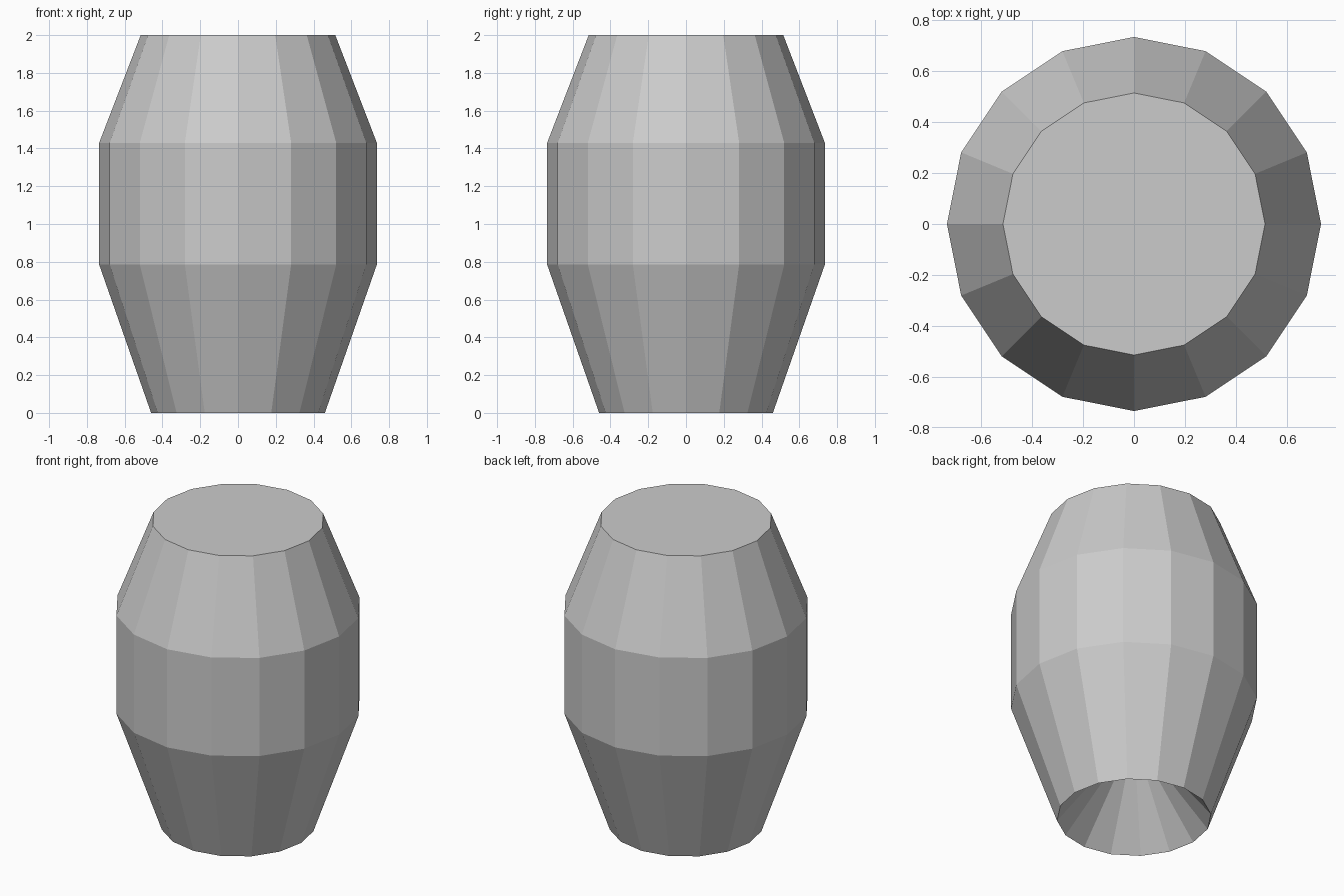
import bpy, bmesh
from math import cos, sin, pi

if "Cube" in bpy.data.objects:
    bpy.data.objects.remove(bpy.data.objects["Cube"])

SIDES = 16
# (radius, height) from the bottom rim to the top rim
PROFILE = [(0.46, 0.0), (0.735, 0.785), (0.735, 1.43), (0.515, 2.0)]
RECESS_HEIGHT = 0.56


def ring(bm, radius, z):
    return [bm.verts.new((radius * cos(2 * pi * i / SIDES),
                          radius * sin(2 * pi * i / SIDES), z))
            for i in range(SIDES)]


bm = bmesh.new()
rings = [ring(bm, r, z) for r, z in PROFILE]

# Faceted outer wall
for low, high in zip(rings, rings[1:]):
    for i in range(SIDES):
        j = (i + 1) % SIDES
        bm.faces.new((low[i], low[j], high[j], high[i]))

# Flat top lid
bm.faces.new(rings[-1])

# Tapering recess in the underside
apex = bm.verts.new((0, 0, RECESS_HEIGHT))
for i in range(SIDES):
    bm.faces.new((rings[0][(i + 1) % SIDES], rings[0][i], apex))

bmesh.ops.recalc_face_normals(bm, faces=bm.faces)
mesh = bpy.data.meshes.new("barrel")
bm.to_mesh(mesh)
bm.free()
bpy.context.collection.objects.link(bpy.data.objects.new("barrel", mesh))
